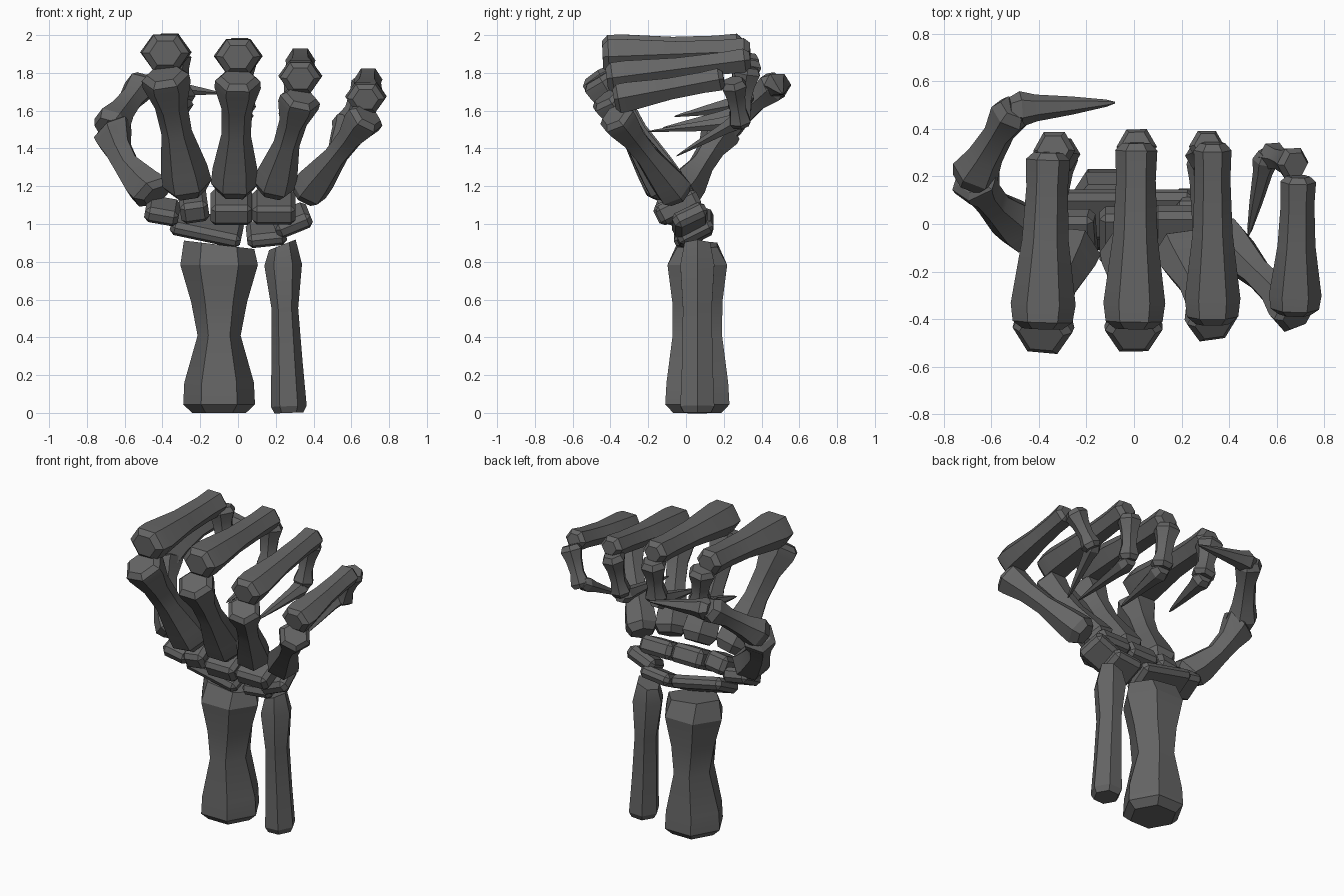
import bpy, bmesh, math
from mathutils import Vector, Euler, Matrix

old = bpy.data.objects.get("Cube")
if old:
    bpy.data.objects.remove(old)

# Single bone colour
grey = bpy.data.materials.new("dark_grey_bone")
grey.use_nodes = True
colour = (0.13, 0.13, 0.13, 1)
grey.diffuse_color = colour
grey.node_tree.nodes["Principled BSDF"].inputs["Base Color"].default_value = colour


def finish(name, bm):
    bmesh.ops.recalc_face_normals(bm, faces=bm.faces)
    mesh = bpy.data.meshes.new(name)
    bm.to_mesh(mesh)
    bm.free()
    mesh.materials.append(grey)
    obj = bpy.data.objects.new(name, mesh)
    bpy.context.collection.objects.link(obj)
    bpy.ops.object.select_all(action="DESELECT")
    obj.select_set(True)
    bpy.context.view_layer.objects.active = obj
    bpy.ops.object.shade_smooth_by_angle(angle=math.radians(25))


def bone(name, start, end, width, height, profile, ref=(1, 0, 0), bow=(0, 0, 0), cut=0):
    """Six-sided bone; profile rows are (position, width scale, height scale)."""
    start, end, bow = Vector(start), Vector(end), Vector(bow)
    axis = (end - start).normalized()
    side = Vector(ref)
    side = (side - axis * side.dot(axis)).normalized()
    up = axis.cross(side)
    bm = bmesh.new()
    rings = []
    for t, sw, sh in profile:
        centre = start.lerp(end, t) + bow * math.sin(math.pi * t)
        ring = []
        for k in range(6):
            a = math.radians(60 * k)
            across = math.cos(a) * width * sw
            slant = axis * (-cut * across if t == 1 else 0)
            ring.append(bm.verts.new(centre + side * across + slant
                                     + up * math.sin(a) / 0.866 * height * sh))
        rings.append(ring)
    for low, high in zip(rings, rings[1:]):
        for k in range(6):
            bm.faces.new((low[k], low[k - 1], high[k - 1], high[k]))
    bm.faces.new(rings[0])
    bm.faces.new(rings[-1])
    finish(name, bm)


# Bone profiles
FOREARM = [(0, .75, .75), (.05, 1, 1), (.18, .97, .96), (.46, .6, .77),
           (.66, .78, .78), (.88, 1.08, .93), (1, .98, .62)]
ULNA = [(0, .8, .8), (.04, 1, 1), (.3, .87, .9), (.62, .74, .85), (.88, 1.05, 1), (1, .75, .75)]
PALM = [(0, .72, .7), (.07, 1, 1), (.2, .95, .92), (.5, .62, .65), (.72, .66, .7),
        (.9, .98, .95), (.96, .97, 1), (1, .72, .72)]
KNUCKLE = [(0, .62, .68), (.04, .92, 1), (.14, 1, 1), (.5, .72, .75), (.8, .64, .72),
           (.96, .68, .78), (1, .45, .5)]
MIDDLE = [(0, .75, .75), (.12, 1, 1), (.35, .75, .75), (.65, .62, .65), (.9, .9, .85), (1, .65, .65)]
CLAW = [(0, .7, .7), (.1, 1, 1), (.25, .75, .75), (.6, .5, .45), (.92, .2, .15), (1, .05, .05)]

# Forearm
bone("radius", (-.1, .06, 0), (-.1, .06, .89), .19, .17, FOREARM, cut=.12)
bone("ulna", (.27, .06, 0), (.235, .06, .89), .095, .09, ULNA, cut=-.35)

# Wrist: name, centre, size, roll
WRIST = [
    ("outer_upper_carpal", (-.4, -.02, 1.07), (.18, .19, .09), 10),
    ("thumb_side_carpal", (-.235, -.05, 1.1), (.15, .22, .12), -8),
    ("middle_carpal", (-.035, -.05, 1.09), (.22, .24, .12), 0),
    ("little_side_carpal", (.19, -.04, 1.09), (.23, .24, .11), 0),
    ("lower_thumb_side_carpal", (-.165, .04, .98), (.38, .22, .08), 12),
    ("lower_middle_carpal", (.15, .05, .95), (.21, .2, .08), -6),
    ("outer_lower_carpal", (.285, .02, 1.02), (.2, .19, .09), -22),
]
for name, centre, size, roll in WRIST:
    bm = bmesh.new()
    bmesh.ops.create_cube(bm, size=1)
    bmesh.ops.scale(bm, vec=size, verts=bm.verts)
    bmesh.ops.bevel(bm, geom=bm.edges[:], offset=.025, segments=1, affect="EDGES")
    turn = Euler((math.radians(27), math.radians(roll), 0)).to_matrix().to_4x4()
    bm.transform(Matrix.Translation(centre) @ turn)
    finish(name, bm)

# Fingers: joints from the wrist to the tip, then overall thickness
FINGERS = {
    "index": [(-.26, -.09, 1.17), (-.39, -.46, 1.8), (-.385, -.44, 1.905), (-.36, .3, 1.935),
              (-.34, .31, 1.9), (-.3, .29, 1.64), (-.3, .31, 1.64), (-.33, -.06, 1.57), 1.05],
    "long": [(-.02, -.09, 1.17), (0, -.46, 1.78), (0, -.44, 1.885), (.01, .34, 1.915),
             (.01, .33, 1.87), (.02, .28, 1.59), (.02, .3, 1.58), (0, -.12, 1.51), 1],
    "ring": [(.18, -.09, 1.17), (.335, -.42, 1.68), (.33, -.42, 1.77), (.33, .34, 1.87),
             (.31, .33, 1.83), (.28, .28, 1.55), (.28, .3, 1.54), (.27, -.2, 1.49), .9],
    "little": [(.35, -.04, 1.15), (.69, -.38, 1.58), (.675, -.38, 1.66), (.69, .2, 1.77),
               (.68, .25, 1.76), (.57, .29, 1.52), (.56, .3, 1.56), (.48, -.05, 1.36), .85],
}
for finger, (a, b, c, d, e, f, g, h, s) in FINGERS.items():
    bone(finger + "_palm_bone", a, b, .125 * s, .105 * s, PALM)
    bone(finger + "_knuckle_bone", c, d, .13 * s, .09 * s, KNUCKLE)
    bone(finger + "_middle_bone", e, f, .085 * s, .075 * s, MIDDLE)
    bone(finger + "_tip_bone", g, h, .065 * s, .05 * s, CLAW)

# Thumb
bone("thumb_base_bone", (-.43, -.04, 1.15), (-.67, .2, 1.51), .11, .1, PALM,
     ref=(0, 1, 0), bow=(-.04, 0, -.02))
bone("thumb_middle_bone", (-.69, .18, 1.5), (-.5, .49, 1.75), .1, .09, MIDDLE, ref=(0, 1, 0))
bone("thumb_tip_bone", (-.52, .48, 1.74), (-.08, .51, 1.69), .075, .06, CLAW, ref=(0, 1, 0))
